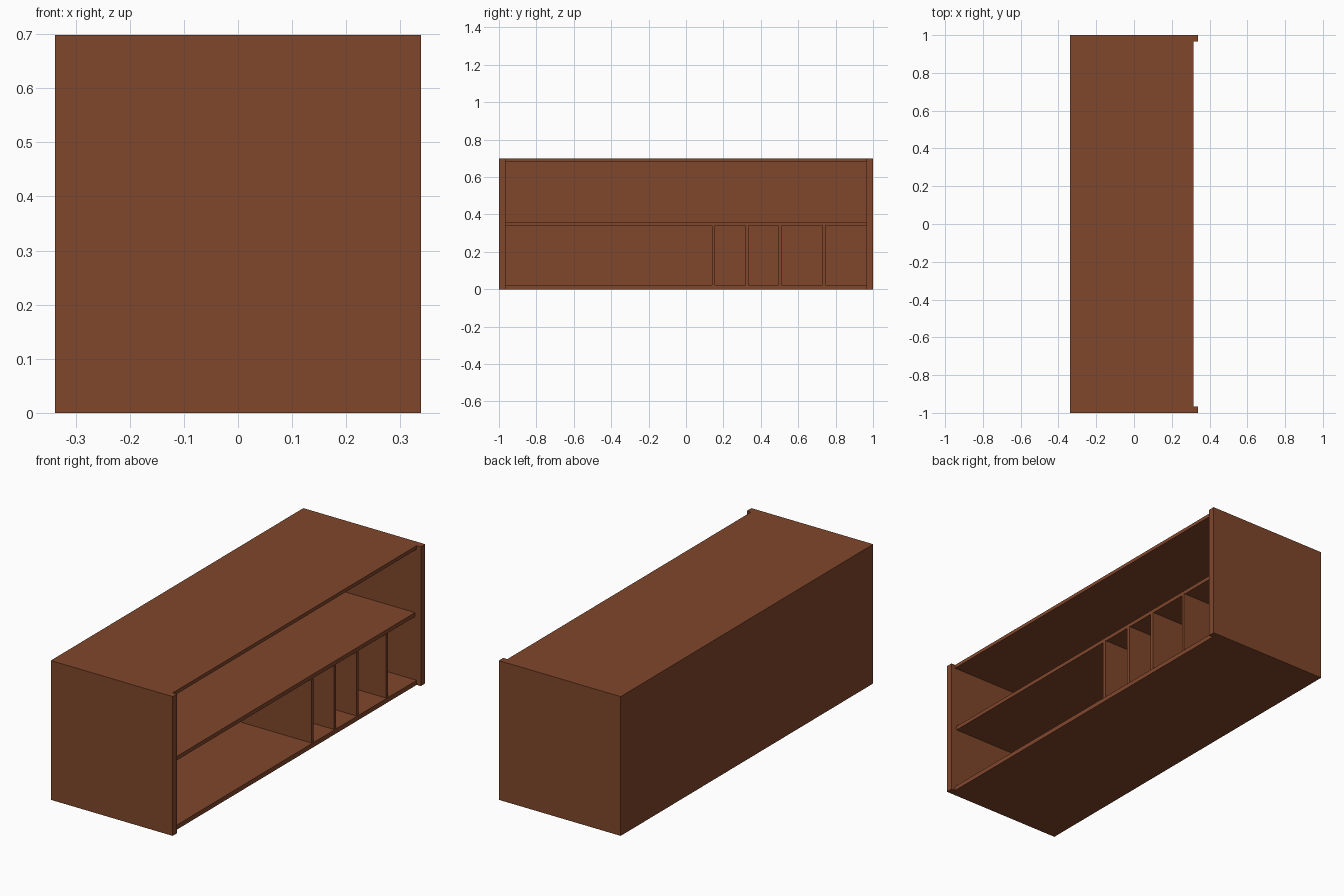
import bpy

if "Cube" in bpy.data.objects:
    bpy.data.objects.remove(bpy.data.objects["Cube"])

wood = bpy.data.materials.new("brown_wood")
wood.diffuse_color = (0.216, 0.061, 0.024, 1)
wood.use_nodes = True
wood.node_tree.nodes["Principled BSDF"].inputs["Base Color"].default_value = wood.diffuse_color


def board(name, x, y, z):
    """Box panel spanning the given (min, max) ranges."""
    bpy.ops.mesh.primitive_cube_add(
        size=1, location=[(a + b) / 2 for a, b in (x, y, z)])
    obj = bpy.context.object
    obj.name = name
    obj.scale = [b - a for a, b in (x, y, z)]
    bpy.ops.object.transform_apply(location=False, rotation=False, scale=True)
    obj.data.materials.append(wood)
    return obj


BACK, SIDE_FRONT, FRONT = -0.338, 0.338, 0.315
HEIGHT, INNER_Y, BACK_INNER = 0.698, 0.965, -0.318
inner = (-INNER_Y, INNER_Y)

# End panels, standing slightly proud of the shelves
board("left_end_panel", (BACK, SIDE_FRONT), (-1, -INNER_Y), (0, HEIGHT))
board("right_end_panel", (BACK, SIDE_FRONT), (INNER_Y, 1), (0, HEIGHT))

# Top, bottom and back close the case
board("top_panel", (BACK, FRONT), inner, (0.68, HEIGHT))
board("bottom_panel", (BACK, FRONT), inner, (0, 0.023))
board("back_panel", (BACK, BACK_INNER), inner, (0.023, 0.68))

# Middle shelf, set back a little
board("middle_shelf", (BACK_INNER, 0.306), inner, (0.34, 0.36))

# Upright dividers below the shelf
for i, y in enumerate((0.139, 0.317, 0.494, 0.729)):
    board(f"divider_{i + 1}", (BACK_INNER, 0.31), (y, y + 0.017), (0.023, 0.34))
